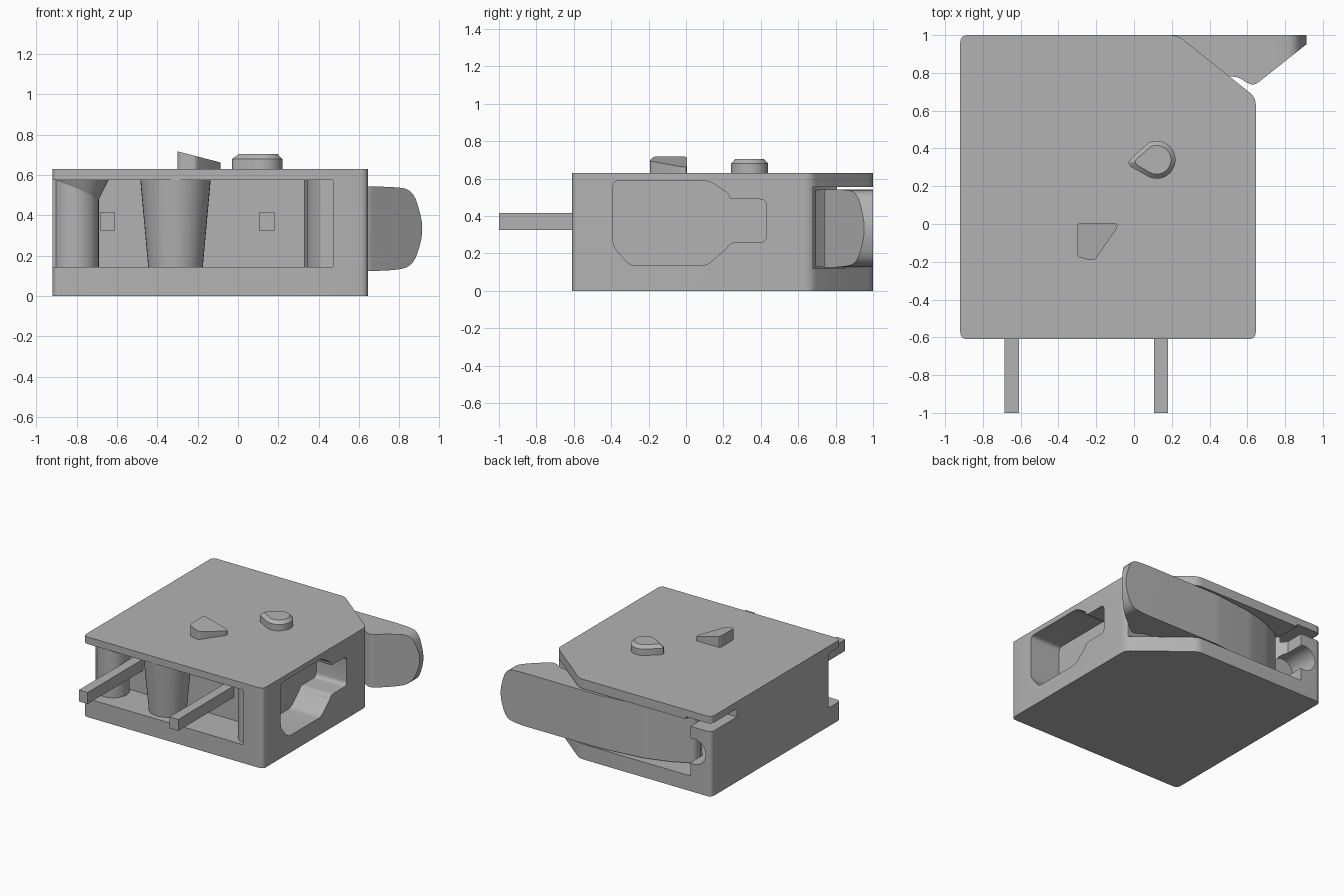
import bpy, bmesh, math
from mathutils import Vector

cube = bpy.data.objects.get("Cube")
if cube:
    bpy.data.objects.remove(cube)

grey = bpy.data.materials.new("mid grey plastic")
grey.use_nodes = True
GREY = (0.45, 0.45, 0.45, 1)
grey.diffuse_color = GREY
grey.node_tree.nodes["Principled BSDF"].inputs["Base Color"].default_value = GREY


def finish(name, bm):
    bmesh.ops.recalc_face_normals(bm, faces=bm.faces)
    mesh = bpy.data.meshes.new(name)
    bm.to_mesh(mesh)
    bm.free()
    mesh.materials.append(grey)
    obj = bpy.data.objects.new(name, mesh)
    bpy.context.collection.objects.link(obj)
    return obj


def prism(name, outline, low, high, axis="z"):
    """Extrude a 2D outline between two levels along an axis."""
    place = {"z": lambda a, b, h: (a, b, h),
             "x": lambda a, b, h: (h, a, b),
             "y": lambda a, b, h: (a, h, b)}[axis]
    bm = bmesh.new()
    rings = [[bm.verts.new(place(a, b, h)) for a, b in outline] for h in (low, high)]
    bm.faces.new(rings[0])
    bm.faces.new(rings[1])
    n = len(outline)
    for i in range(n):
        j = (i + 1) % n
        bm.faces.new((rings[0][i], rings[0][j], rings[1][j], rings[1][i]))
    return finish(name, bm)


def rect(x0, x1, y0, y1):
    return [(x0, y0), (x1, y0), (x1, y1), (x0, y1)]


def rounded(points, radius, steps=5):
    """Round each outline corner with a short curve."""
    out = []
    n = len(points)
    for i, p in enumerate(points):
        p = Vector(p)
        a, b = Vector(points[i - 1]) - p, Vector(points[(i + 1) % n]) - p
        start = p + a.normalized() * min(radius, a.length * 0.45)
        end = p + b.normalized() * min(radius, b.length * 0.45)
        for k in range(steps + 1):
            t = k / steps
            out.append(tuple(start * (1 - t) ** 2 + p * 2 * t * (1 - t) + end * t * t))
    return out


def circle(x, y, r, n=32):
    return [(x + r * math.cos(2 * math.pi * i / n), y + r * math.sin(2 * math.pi * i / n))
            for i in range(n)]


def frustum(name, x, y, z0, z1, r0, r1):
    bm = bmesh.new()
    bmesh.ops.create_cone(bm, cap_ends=True, segments=40, radius1=r0, radius2=r1, depth=z1 - z0)
    bmesh.ops.translate(bm, verts=bm.verts, vec=(x, y, (z0 + z1) / 2))
    return finish(name, bm)


def boolean(obj, cutter, operation="DIFFERENCE"):
    mod = obj.modifiers.new(cutter.name, "BOOLEAN")
    mod.object = cutter
    mod.operation = operation
    mod.solver = "EXACT"
    cutter.hide_render = True
    bpy.context.view_layer.objects.active = obj
    bpy.ops.object.modifier_apply(modifier=mod.name)
    bpy.data.objects.remove(cutter)


def smooth(obj, angle=30):
    bpy.ops.object.select_all(action="DESELECT")
    obj.select_set(True)
    bpy.context.view_layer.objects.active = obj
    bpy.ops.object.shade_smooth_by_angle(angle=math.radians(angle))


# Housing block with one cut corner
housing = prism("housing", rounded([(-0.92, -0.61), (0.645, -0.61), (0.645, 0.67),
                                    (0.23, 1), (-0.92, 1)], 0.04), 0, 0.63)

# Front bay, open at the front and around the left end
boolean(housing, prism("front_bay", [
    (-1, -0.7), (0.47, -0.7), (0.47, -0.585), (0.41, -0.57), (0.37, -0.53), (0.345, -0.46),
    (0.33, -0.31), (-0.8, -0.31), (-0.8, -0.46), (-1, -0.46)], 0.145, 0.575))

# Stepped side window with a narrow lip
window = [(-0.39, 0.59), (0.12, 0.59), (0.23, 0.52), (0.23, 0.49), (0.43, 0.49), (0.43, 0.26),
          (0.24, 0.26), (0.22, 0.23), (0.11, 0.135), (-0.3, 0.135), (-0.39, 0.24)]
boolean(housing, prism("side_window", rounded(window, 0.035, 4), 0.38, 0.7, "x"))

# Lever bay across the back and the cut corner
boolean(housing, prism("lever_bay", [
    (-0.74, 1.1), (-0.74, 0.85), (-0.6, 0.7), (-0.4, 0.62), (0.4, 0.62), (0.6, 0.68),
    (0.75, 0.68), (0.75, 1.1)], 0.12, 0.555))
boolean(housing, prism("back_scallop", circle(-0.77, 0.32, 0.1), 0.75, 1.1, "y"))
boolean(housing, prism("corner_slot", rect(-1, -0.7, 0.68, 1.1), 0.51, 0.575))
smooth(housing)

# Lever: plan outline trimmed by a rounded tip in elevation
lever = prism("lever", rounded([
    (0.93, 1), (0.93, 0.965), (0.64, 0.735), (0.6, 0.745), (0.55, 0.78), (0.05, 0.78),
    (-0.3, 0.74), (-0.66, 0.68), (-0.66, 0.82), (-0.5, 0.9), (-0.3, 0.96), (0.05, 1)],
    0.03, 4), 0.05, 0.6)
boolean(lever, prism("lever_trim", rounded([
    (-0.8, 0.13), (0.75, 0.125), (0.87, 0.145), (0.925, 0.33), (0.87, 0.53), (0.75, 0.543),
    (-0.8, 0.54)], 0.08), 0.5, 1.2, "y"), "INTERSECT")
smooth(lever)

# Front bay posts
smooth(frustum("center_post", -0.31, -0.43, 0.14, 0.58, 0.135, 0.175))
smooth(frustum("left_post", -0.805, -0.4, 0.14, 0.58, 0.115, 0.115))
smooth(frustum("left_post_flare", -0.78, -0.4, 0.48, 0.58, 0.09, 0.14))

# Two square terminal pins
for name, x in (("right_pin", -0.647), ("left_pin", 0.143)):
    prism(name, rect(x - 0.038, x + 0.038, -1, -0.28), 0.325, 0.415)

# Teardrop button: circle pulled to a point, chamfered on top
def teardrop(shrink):
    r = 0.1 - shrink
    arc = [(0.12 + r * math.cos(a), 0.34 + r * math.sin(a))
           for a in (math.radians(-115 + i * 10) for i in range(24))]
    return arc + [(-0.02 + shrink * 1.5, 0.345), (-0.03 + shrink * 1.5, 0.325),
                  (-0.02 + shrink * 1.5, 0.305)]


button = prism("teardrop_button", teardrop(0), 0.62, 0.705)
bm = bmesh.new()
bm.from_mesh(button.data)
mid = bmesh.ops.bisect_plane(bm, geom=bm.verts[:] + bm.edges[:] + bm.faces[:],
                             plane_co=(0, 0, 0.68), plane_no=(0, 0, 1))
for v in bm.verts:
    if v.co.z > 0.7:
        v.co.x = 0.12 + (v.co.x - 0.12) * 0.76
        v.co.y = 0.34 + (v.co.y - 0.34) * 0.76
bm.to_mesh(button.data)
bm.free()
smooth(button)

# Wedge-shaped pointer with a sloping top
wedge = prism("wedge_pointer", rounded([(-0.3, 0.005), (-0.088, 0.005), (-0.088, -0.02),
                                        (-0.21, -0.195), (-0.3, -0.175)], 0.02, 3), 0.62, 0.7)
for v in wedge.data.vertices:
    if v.co.z > 0.65:
        v.co.z = 0.718 - (v.co.x + 0.3) * 0.26
smooth(wedge)
